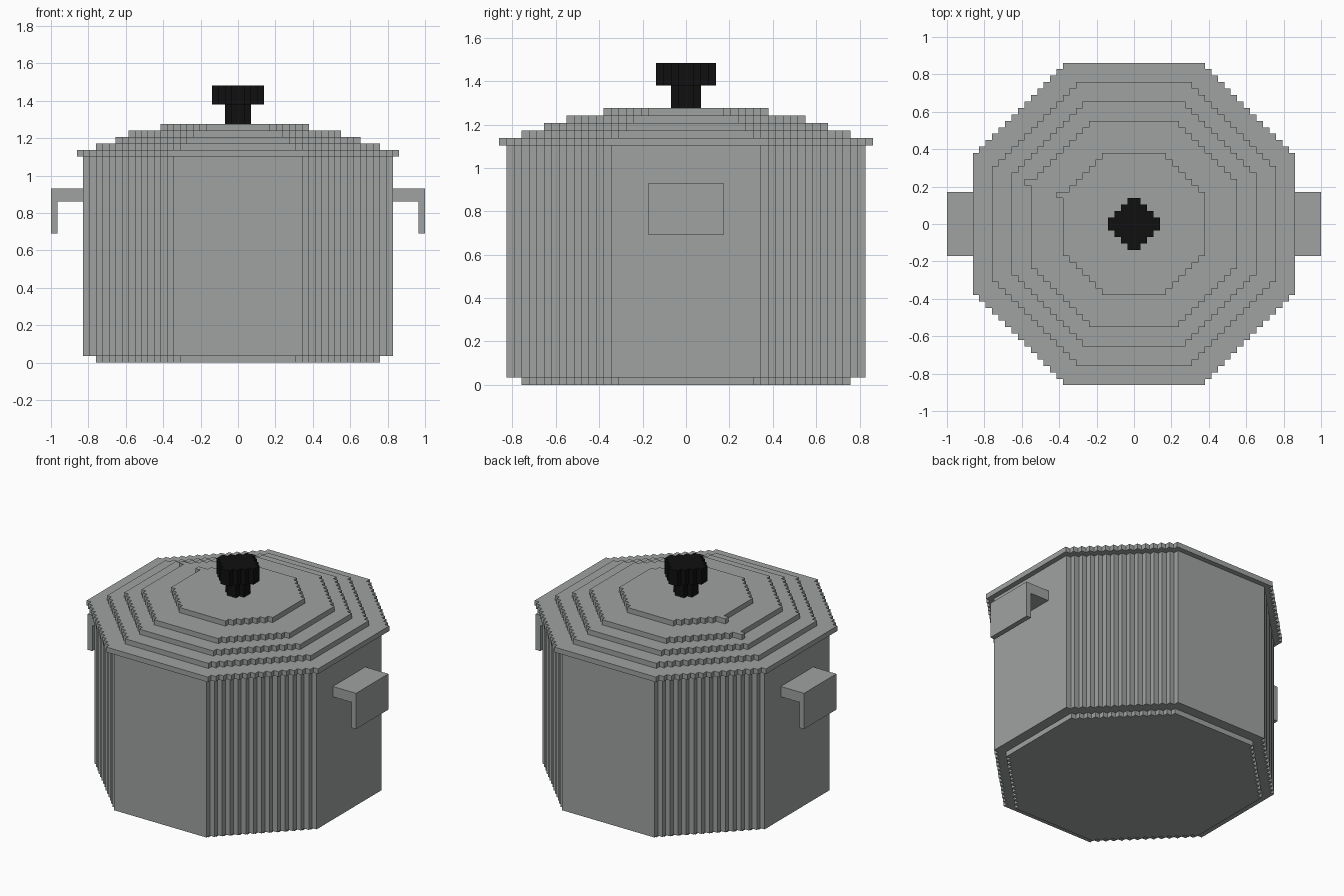
import bpy, bmesh

if "Cube" in bpy.data.objects:
    bpy.data.objects.remove(bpy.data.objects["Cube"])

V = 2 / 58  # size of one block


def material(name, rgb):
    m = bpy.data.materials.new(name)
    m.diffuse_color = (*rgb, 1)
    m.use_nodes = True
    m.node_tree.nodes["Principled BSDF"].inputs["Base Color"].default_value = m.diffuse_color
    return m


STEEL = material("steel grey", (0.35, 0.365, 0.365))
BLACK = material("knob black", (0.005, 0.005, 0.005))


def prism(name, outline, z0, z1, mat):
    """Extrude an outline given in blocks from z0 to z1."""
    bm = bmesh.new()
    face = bm.faces.new([bm.verts.new((x * V, y * V, z0 * V)) for x, y in outline])
    new = bmesh.ops.extrude_face_region(bm, geom=[face])["geom"]
    verts = [g for g in new if isinstance(g, bmesh.types.BMVert)]
    bmesh.ops.translate(bm, verts=verts, vec=(0, 0, (z1 - z0) * V))
    bmesh.ops.recalc_face_normals(bm, faces=bm.faces[:])
    mesh = bpy.data.meshes.new(name)
    bm.to_mesh(mesh)
    bm.free()
    mesh.materials.append(mat)
    ob = bpy.data.objects.new(name, mesh)
    bpy.context.collection.objects.link(ob)
    return ob


def octagon(half, corner):
    """Blocky octagon: flat sides joined by one-block stair steps."""
    quarter = [(half, corner)]
    for i in range(1, half - corner + 1):
        quarter += [(half - i, corner + i - 1), (half - i, corner + i)]
    pts = []
    for _ in range(4):
        pts += quarter
        quarter = [(-y, x) for x, y in quarter]
    return pts


def rect(x0, x1, y0, y1):
    return [(x0, y0), (x1, y0), (x1, y1), (x0, y1)]


# Pot, stepped lid and knob: name, half width, flat half length, bottom, top
for name, half, corner, z0, z1, mat in [
    ("pot_base", 22, 9, 0, 1, STEEL),
    ("pot_body", 24, 10, 1, 32, STEEL),
    ("lid_rim", 25, 11, 32, 33, STEEL),
    ("lid_tier_1", 22, 9, 33, 34, STEEL),
    ("lid_tier_2", 19, 8, 34, 35, STEEL),
    ("lid_tier_3", 16, 7, 35, 36, STEEL),
    ("lid_tier_4", 11, 5, 36, 37, STEEL),
    ("knob_stem", 2, 1, 37, 40, BLACK),
    ("knob_top", 4, 1, 40, 43, BLACK),
]:
    prism(name, octagon(half, corner), z0, z1, mat)

# Single stray blocks on the left of the lid
prism("lid_notch_3", rect(-17, -16, 6, 7), 35, 36, STEEL)
prism("lid_notch_4", rect(-12, -11, 4, 5), 36, 37, STEEL)

# Side handles: a shelf with a hanging lip
for side, s in (("left", -1), ("right", 1)):
    prism(side + "_handle_shelf", rect(24 * s, 28 * s, -5, 5), 25, 27, STEEL)
    prism(side + "_handle_lip", rect(28 * s, 29 * s, -5, 5), 20, 27, STEEL)
